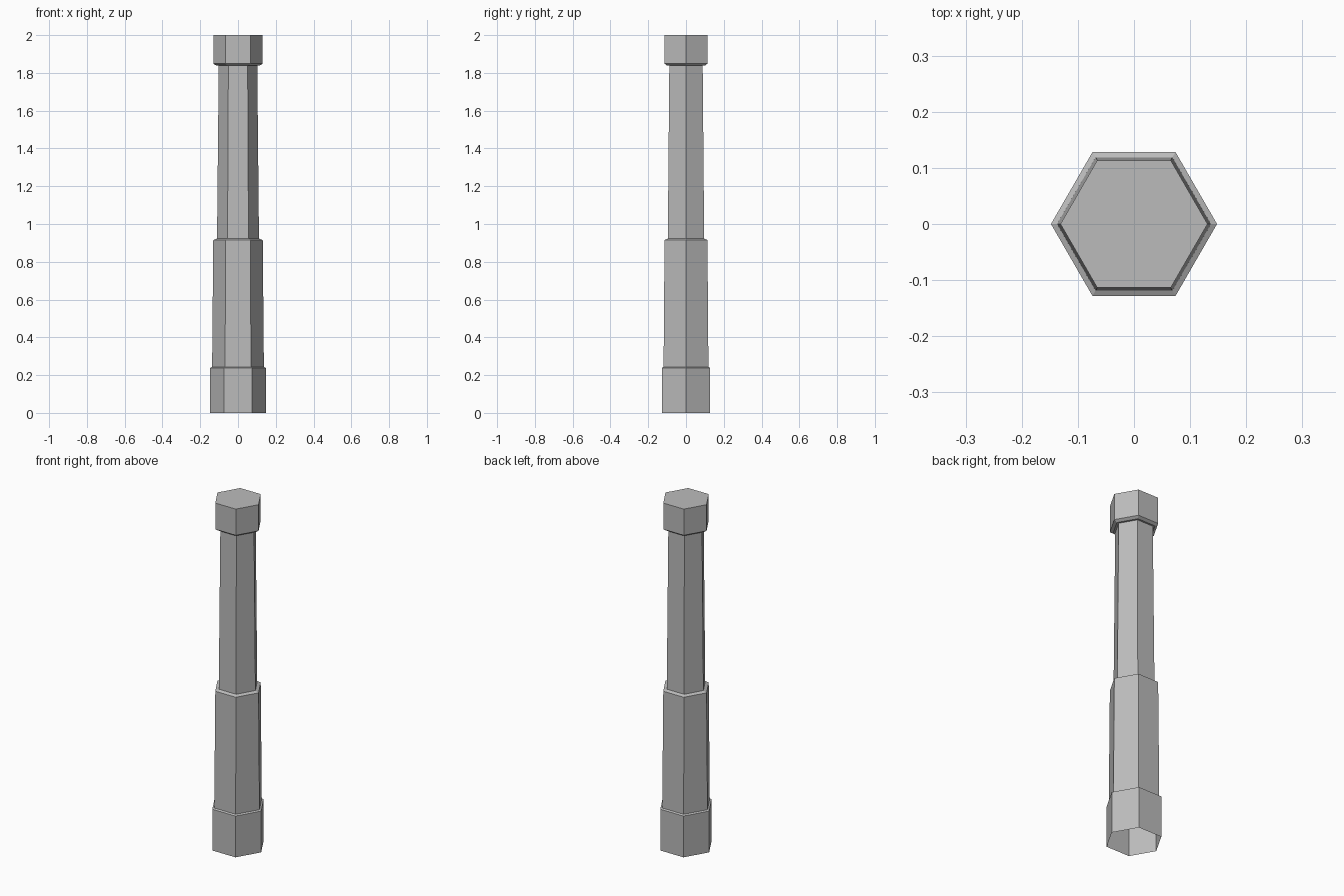
import bpy, bmesh, math

cube = bpy.data.objects.get("Cube")
if cube:
    bpy.data.objects.remove(cube, do_unlink=True)

SIDES = 6

grey = bpy.data.materials.new("plain_grey")
grey.use_nodes = True
colour = (0.5, 0.5, 0.5, 1)
grey.diffuse_color = colour
grey.node_tree.nodes["Principled BSDF"].inputs["Base Color"].default_value = colour

# Stepped outline from foot to cap: radius, height
profile = [
    (0.148, 0.0), (0.148, 0.238),      # base collar
    (0.137, 0.243), (0.131, 0.915),    # lower shaft
    (0.111, 0.923), (0.102, 1.838),    # upper shaft
    (0.114, 1.838), (0.131, 1.849),    # bevel under the cap
    (0.131, 2.0),                      # cap
]

# Six-sided skin, open underneath and closed on top
bm = bmesh.new()
rings = []
for radius, z in profile:
    rings.append([bm.verts.new((radius * math.cos(math.tau * i / SIDES),
                                radius * math.sin(math.tau * i / SIDES), z))
                  for i in range(SIDES)])
for low, high in zip(rings, rings[1:]):
    for i in range(SIDES):
        j = (i + 1) % SIDES
        bm.faces.new((low[i], low[j], high[j], high[i]))
bm.faces.new(rings[-1])

mesh = bpy.data.meshes.new("stepped_column")
bm.to_mesh(mesh)
bm.free()
mesh.materials.append(grey)
column = bpy.data.objects.new("stepped_column", mesh)
bpy.context.collection.objects.link(column)
